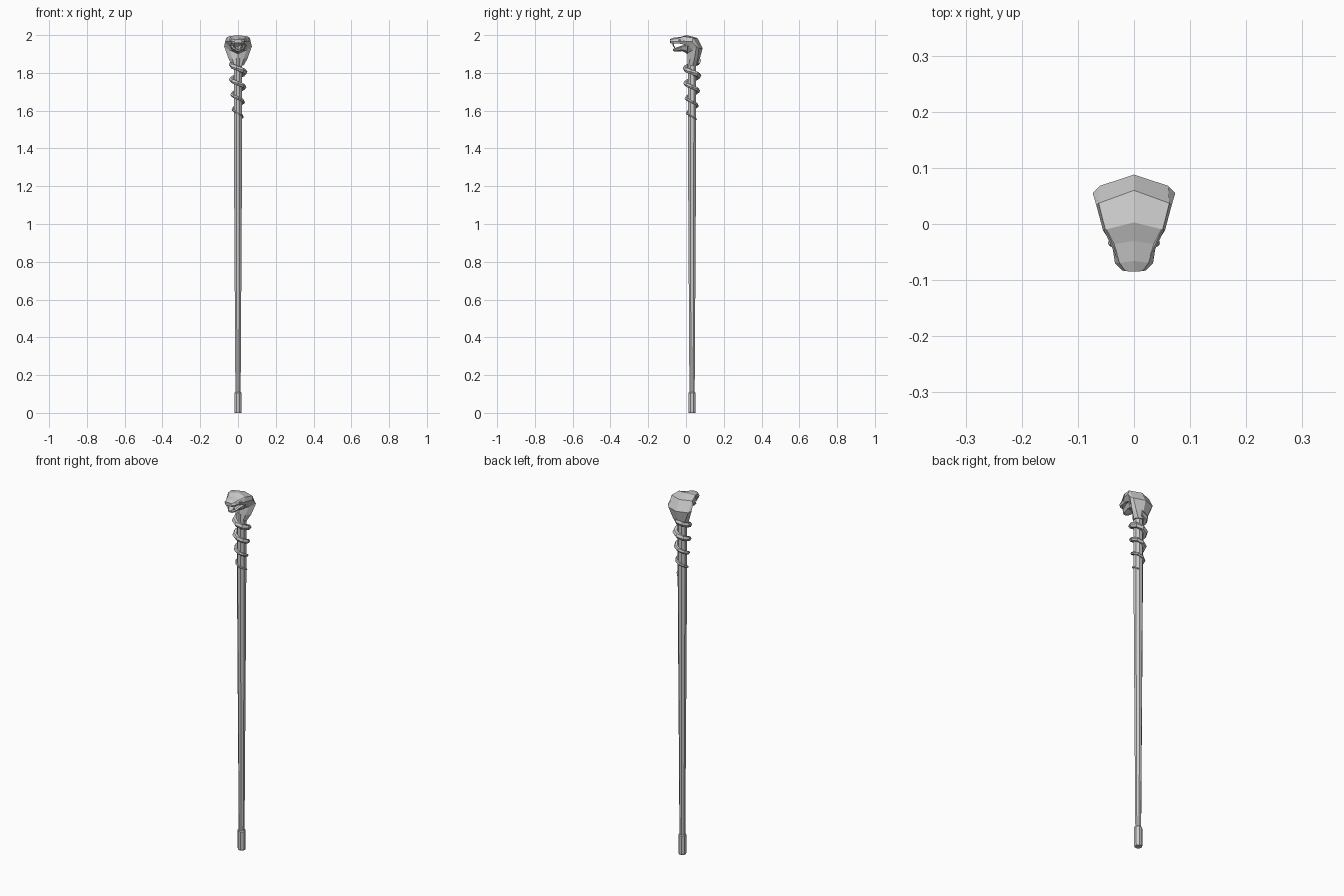
import bpy, bmesh, math
from mathutils import Vector

if "Cube" in bpy.data.objects:
    bpy.data.objects.remove(bpy.data.objects["Cube"])

CY = 0.032  # shaft axis in y


def finish(bm, name):
    bmesh.ops.recalc_face_normals(bm, faces=bm.faces)
    me = bpy.data.meshes.new(name)
    bm.to_mesh(me)
    bm.free()
    ob = bpy.data.objects.new(name, me)
    bpy.context.collection.objects.link(ob)
    return ob


def loft(name, rings):
    """Skin equal-sized closed rings and cap both ends."""
    bm = bmesh.new()
    rows = [[bm.verts.new(p) for p in r] for r in rings]
    n = len(rows[0])
    for a, b in zip(rows, rows[1:]):
        for i in range(n):
            j = (i + 1) % n
            bm.faces.new((a[i], a[j], b[j], b[i]))
    bm.faces.new(rows[0])
    bm.faces.new(rows[-1])
    return finish(bm, name)


def turned(name, profile, sides=8):
    return loft(name, [[(r * math.cos(math.tau * (i + .5) / sides),
                         CY + r * math.sin(math.tau * (i + .5) / sides), z)
                        for i in range(sides)] for r, z in profile])


def mirrored(back, mid, edge, low, front):
    """Ring from a half section: two centre points plus three side points."""
    side = [mid, edge, low]
    return ([(0, *back)] + side + [(0, *front)]
            + [(-x, y, z) for x, y, z in reversed(side)])


def spike(name, base, tip, r):
    b, t = Vector(base), Vector(tip)
    m = b.lerp(t, .5) + Vector((0, -.003, 0))
    loft(name, [[c + Vector((s * math.cos(a), s * math.sin(a), 0))
                 for a in (0, math.pi / 2, math.pi, 3 * math.pi / 2)]
                for c, s in ((b, r), (m, r * .7), (t, r * .1))])


# Shaft and ferrule
turned("shaft", [(.015, .1), (.021, 1.0), (.024, 1.5), (.024, 1.88)])
turned("ferrule", [(.019, 0), (.021, .008), (.021, .105), (.017, .11)])

# Snake body coiled around the shaft, thickening upwards
rings = []
start, turns, per = math.radians(60), 3.95, 8
steps = int(turns * per)
for k in range(steps + 1):
    t = k / steps
    a = start - math.tau * turns * t
    r = .004 + .011 * min(1, t * 1.3)
    R = .023 + r * .8
    radial = Vector((math.cos(a), math.sin(a), 0))
    c = Vector((0, CY, 1.555 + .31 * t)) + radial * R
    rings.append([c + radial * (r * math.cos(b)) + Vector((0, 0, r * math.sin(b)))
                  for b in (math.tau * i / 6 for i in range(6))])
loft("coiled_body", rings)

# Hood and upper head as one loft, from neck to snout
loft("hood_and_head", [
    mirrored((.06, 1.84), (.02, .055, 1.84), (.03, .035, 1.84), (.02, .015, 1.84), (.008, 1.84)),
    mirrored((.073, 1.875), (.038, .062, 1.875), (.05, .045, 1.875), (.03, .022, 1.875), (.008, 1.87)),
    mirrored((.088, 1.93), (.061, .068, 1.93), (.0735, .055, 1.94), (.045, .035, 1.92), (.008, 1.905)),
    mirrored((.06, 1.985), (.063, .037, 1.985), (.067, .033, 1.965), (.045, .015, 1.94), (-.003, 1.925)),
    mirrored((.003, 2.0), (.051, -.01, 1.993), (.055, -.012, 1.968), (.042, -.012, 1.95), (-.012, 1.95)),
    mirrored((-.03, 1.99), (.036, -.036, 1.984), (.039, -.036, 1.965), (.034, -.036, 1.955), (-.036, 1.964)),
    mirrored((-.066, 1.986), (.026, -.069, 1.978), (.034, -.07, 1.966), (.030, -.07, 1.955), (-.068, 1.962)),
    mirrored((-.085, 1.978), (.015, -.084, 1.975), (.021, -.083, 1.966), (.018, -.082, 1.957), (-.084, 1.958)),
])

# Open lower jaw
loft("lower_jaw", [
    mirrored((.008, 1.945), (.032, .008, 1.95), (.042, .008, 1.945), (.03, .008, 1.915), (.008, 1.9)),
    mirrored((-.02, 1.936), (.028, -.02, 1.945), (.036, -.02, 1.94), (.024, -.02, 1.922), (-.018, 1.915)),
    mirrored((-.05, 1.925), (.022, -.052, 1.934), (.028, -.052, 1.929), (.018, -.051, 1.916), (-.05, 1.913)),
    mirrored((-.07, 1.924), (.01, -.069, 1.926), (.013, -.068, 1.922), (.01, -.067, 1.916), (-.068, 1.915)),
])

# Fangs, lower teeth, brow ridges and eyes
for s, side in ((1, "right"), (-1, "left")):
    spike(side + "_fang", (s * .022, -.068, 1.96), (s * .021, -.06, 1.93), .0045)
    spike(side + "_lower_tooth", (s * .016, -.056, 1.927), (s * .016, -.058, 1.944), .003)
    bm = bmesh.new()
    bmesh.ops.create_icosphere(bm, subdivisions=1, radius=.007)
    bmesh.ops.translate(bm, verts=bm.verts, vec=(s * .04, -.034, 1.972))
    finish(bm, side + "_eye")
    loft(side + "_brow", [[(s * x, y, z + .004), (s * (x + .004), y, z), (s * (x - .006), y, z)]
                          for x, y, z in ((.05, -.01, 1.99), (.038, -.036, 1.982), (.028, -.058, 1.976))])
